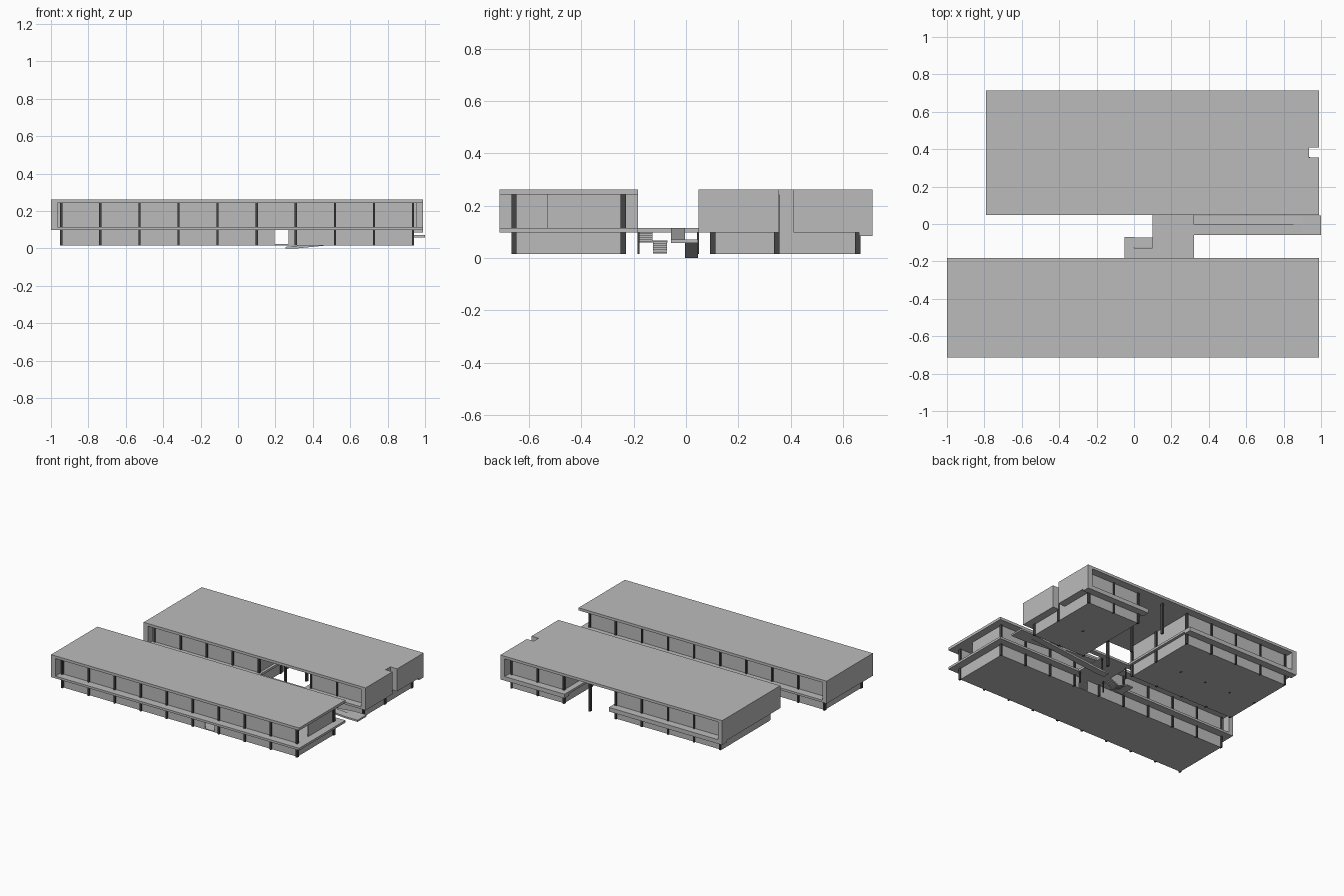
import bpy, bmesh

if "Cube" in bpy.data.objects:
    bpy.data.objects.remove(bpy.data.objects["Cube"])


def material(name, v):
    m = bpy.data.materials.new(name)
    m.diffuse_color = (v, v, v, 1)
    m.use_nodes = True
    m.node_tree.nodes["Principled BSDF"].inputs["Base Color"].default_value = m.diffuse_color
    return m


GREY = material("concrete_grey", 0.5)
DARK = material("column_dark", 0.06)


def prism(name, pts, lo, hi, axis="z", mat=GREY):
    """Extrude a 2D outline: (x, y) along z, or (x, z) along y."""
    bm = bmesh.new()
    place = (lambda p, t: (p[0], p[1], t)) if axis == "z" else (lambda p, t: (p[0], t, p[1]))
    face = bm.faces.new([bm.verts.new(place(p, lo)) for p in pts])
    new = bmesh.ops.extrude_face_region(bm, geom=[face])["geom"]
    move = (0, 0, hi - lo) if axis == "z" else (0, hi - lo, 0)
    bmesh.ops.translate(bm, vec=move, verts=[v for v in new if isinstance(v, bmesh.types.BMVert)])
    bmesh.ops.recalc_face_normals(bm, faces=bm.faces)
    me = bpy.data.meshes.new(name)
    bm.to_mesh(me)
    bm.free()
    me.materials.append(mat)
    ob = bpy.data.objects.new(name, me)
    bpy.context.collection.objects.link(ob)
    return ob


def box(name, x0, x1, y0, y1, z0, z1, mat=GREY):
    return prism(name, [(x0, y0), (x1, y0), (x1, y1), (x0, y1)], z0, z1, "z", mat)


T = 0.006                                    # wall thickness
Z0, ZF0, ZF1, ZR0, ZR1 = 0.016, 0.098, 0.114, 0.242, 0.261
COLS = [-0.945 + i * 0.209 for i in range(10)]


def room(name, x0, x1, y0, y1, z0, z1, sides="fblr"):
    """Thin walls on the chosen sides: front, back, left, right."""
    if "f" in sides:
        box(name + "_front_wall", x0, x1, y0, y0 + T, z0, z1)
    if "b" in sides:
        box(name + "_back_wall", x0, x1, y1 - T, y1, z0, z1)
    if "l" in sides:
        box(name + "_left_wall", x0, x0 + T, y0, y1, z0, z1)
    if "r" in sides:
        box(name + "_right_wall", x1 - T, x1, y0, y1, z0, z1)


def columns(name, xs, ys, z1=ZR0):
    for x in xs:
        for y in ys:
            box(name, x - 0.006, x + 0.006, y - 0.01, y + 0.01, Z0 - 0.001, z1, DARK)


# Front building: roof, floors, closed left end
box("front_roof", -1, 0.99, -0.713, -0.183, ZR0, ZR1)
box("front_upper_floor", -1, 0.99, -0.713, -0.183, ZF0, ZF1)
box("front_end_wall", -1, -0.965, -0.713, -0.183, ZF1, ZR0)
box("front_ground_floor", -0.945, 0.935, -0.655, -0.24, Z0, Z0 + T)
# upper walls, with an opening at the front right corner
room("front_upper", -0.965, 0.935, -0.655, -0.24, ZF1, ZR0, "fb")
box("front_upper_right_wall", 0.929, 0.935, -0.53, -0.24, ZF1, ZR0)
# lower walls, with a passage right through
room("front_lower_west", -0.945, 0.195, -0.655, -0.24, Z0, ZF0, "fbl")
room("front_lower_east", 0.27, 0.935, -0.655, -0.24, Z0, ZF0, "fbr")
columns("front_column", COLS, (-0.657, -0.24))

# Rear building: roof with a notch on the right edge
NOTCH = [(0.99, 0.355), (0.935, 0.355), (0.935, 0.41), (0.99, 0.41)]
prism("rear_roof", [(-0.79, 0.048), (0.99, 0.048)] + NOTCH + [(0.99, 0.713), (-0.79, 0.713)], ZR0, ZR1)
box("rear_west_floor", -0.79, 0.12, 0.048, 0.713, ZF0, ZF1)
prism("rear_east_floor", [(0.475, 0.048), (0.99, 0.048)] + NOTCH + [(0.99, 0.713), (0.475, 0.713)], ZF0, ZF1)
# deeper edge along the back balconies
box("rear_west_balcony", -0.79, 0.12, 0.66, 0.713, 0.084, ZF0)
box("rear_east_balcony", 0.475, 0.99, 0.66, 0.713, 0.084, ZF0)
# solid end walls
box("rear_left_end_wall", -0.79, -0.755, 0.048, 0.713, ZF1, ZR0)
box("rear_right_end_wall", 0.955, 0.99, 0.048, 0.355, ZF1, ZR0)
box("rear_right_end_wall", 0.955, 0.99, 0.41, 0.713, ZF1, ZR0)
box("notch_side", 0.929, 0.955, 0.349, 0.355, ZF1, ZR0)
box("notch_side", 0.929, 0.955, 0.41, 0.416, ZF1, ZR0)
# two glazed wings either side of an open hall
for wing, x0, x1, side in (("rear_west", -0.745, 0.1, "fbr"), ("rear_east", 0.517, 0.935, "fblr")):
    xl = -0.755 if wing == "rear_west" else x0
    room(wing + "_upper", xl, x1, 0.1, 0.657, ZF1, ZR0, side)
    room(wing + "_lower", x0, x1, 0.1, 0.657, Z0, ZF0)
    box(wing + "_ground_floor", x0, x1, 0.1, 0.657, Z0, Z0 + T)
columns("rear_column", COLS[1:], (0.102, 0.347, 0.656))

# Bridge between the buildings, on thin posts
box("bridge", 0.1, 0.32, -0.183, 0.048, ZF0, ZF1)
box("hall_walkway", 0.12, 0.475, 0.048, 0.085, ZF0, ZF1)
for x in (0.11, 0.31):
    for y in (-0.182, 0.046):
        box("bridge_post", x - 0.004, x + 0.004, y - 0.004, y + 0.004, Z0, ZF0, DARK)

# Two-flight stair with open treads
box("stair_landing", -0.05, 0, -0.183, -0.07, 0.059, 0.067)
for i in range(6):
    x = i * 0.1 / 6
    z = 0.067 + (i + 0.5) * 0.045 / 6
    box("upper_tread", x, x + 0.0175, -0.183, -0.128, z - 0.007, z)
    z = 0.063 - i * 0.047 / 6
    box("lower_tread", x, x + 0.0175, -0.126, -0.072, z - 0.007, z)

# Switchback ramp with landing
prism("upper_ramp", [(0.32, 0.102), (0.9, 0.058), (0.9, 0.07), (0.32, 0.114)], -0.058, -0.003, "y")
prism("lower_ramp", [(0.255, 0), (0.32, 0), (0.9, 0.058), (0.9, 0.07), (0.255, 0.008)], -0.003, 0.046, "y")
box("ramp_landing", 0.9, 1, -0.058, 0.046, 0.058, 0.07)
